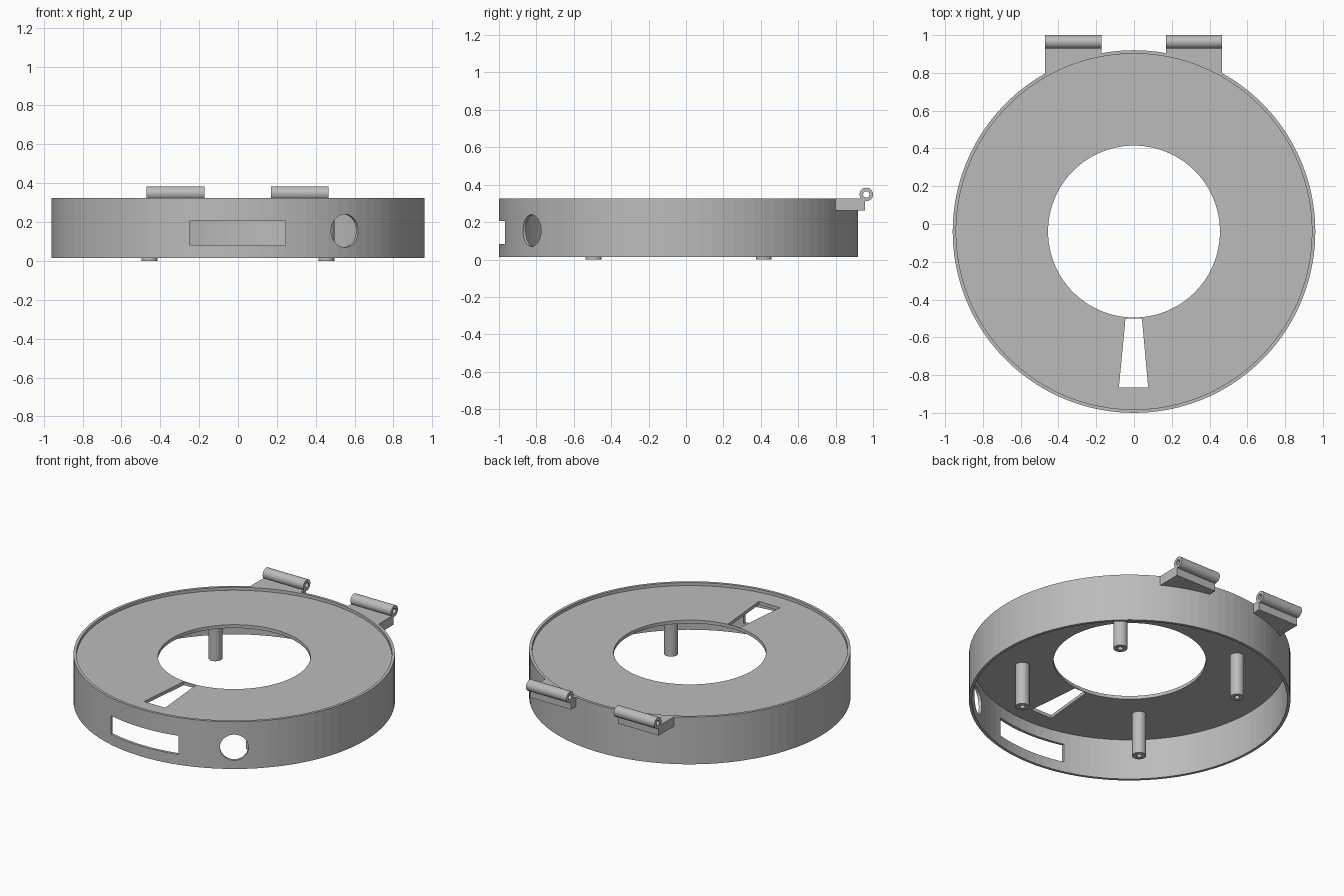
import bpy, bmesh, math
from mathutils import Matrix, Vector

if "Cube" in bpy.data.objects:
    bpy.data.objects.remove(bpy.data.objects["Cube"])

CY = -0.04      # y of the ring axis
R = 0.96        # outer radius
WALL = 0.942    # inner wall radius
TOP = 0.325

grey = bpy.data.materials.new("grey plastic")
grey.diffuse_color = (0.5, 0.5, 0.5, 1)
grey.use_nodes = True
grey.node_tree.nodes["Principled BSDF"].inputs["Base Color"].default_value = grey.diffuse_color


def make_object(name, bm):
    bmesh.ops.recalc_face_normals(bm, faces=bm.faces)
    mesh = bpy.data.meshes.new(name)
    bm.to_mesh(mesh)
    bm.free()
    mesh.materials.append(grey)
    obj = bpy.data.objects.new(name, mesh)
    bpy.context.collection.objects.link(obj)
    return obj


def lathe(name, profile, segments, matrix):
    """Closed (radius, height) profile swept round the local z axis."""
    bm = bmesh.new()
    rings = []
    for i in range(segments):
        a = 2 * math.pi * i / segments
        rings.append([bm.verts.new((r * math.cos(a), r * math.sin(a), z)) for r, z in profile])
    n = len(profile)
    for i in range(segments):
        p, q = rings[i], rings[(i + 1) % segments]
        for j in range(n):
            k = (j + 1) % n
            bm.faces.new((p[j], q[j], q[k], p[k]))
    bm.transform(matrix)
    return make_object(name, bm)


def tube(name, outer, inner, z0, z1, segments, matrix):
    return lathe(name, [(outer, z0), (outer, z1), (inner, z1), (inner, z0)], segments, matrix)


def prism(name, outline, z0, z1):
    bm = bmesh.new()
    low = [bm.verts.new((x, y, z0)) for x, y in outline]
    high = [bm.verts.new((x, y, z1)) for x, y in outline]
    n = len(outline)
    bm.faces.new(low)
    bm.faces.new(high)
    for i in range(n):
        k = (i + 1) % n
        bm.faces.new((low[i], low[k], high[k], high[i]))
    return make_object(name, bm)


def cut(target, cutter):
    mod = target.modifiers.new("cut", 'BOOLEAN')
    mod.operation = 'DIFFERENCE'
    mod.solver = 'EXACT'
    mod.object = cutter
    bpy.context.view_layer.objects.active = target
    bpy.ops.object.modifier_apply(modifier=mod.name)
    bpy.data.objects.remove(cutter)


# Ring housing: outer wall, raised lip and recessed top plate with a round opening
housing = lathe("ring_housing", [
    (R, 0.014), (R, TOP), (WALL, TOP), (WALL, 0.305),
    (0.455, 0.305), (0.455, 0.283), (WALL, 0.283), (WALL, 0.014)],
    100, Matrix.Translation((0, CY, 0)))

# Tapered window in the plate
cut(housing, prism("taper_cutter",
                   [(-0.08, -0.865), (0.075, -0.865), (0.042, -0.5), (-0.045, -0.5)], 0.24, 0.36))
# Rectangular slot in the front wall
cut(housing, prism("slot_cutter",
                   [(-0.25, -1.1), (0.245, -1.1), (0.245, -0.85), (-0.25, -0.85)], 0.082, 0.205))
# Round port drilled through the wall, to the right of the front
angle = math.radians(35)
axis = Vector((math.sin(angle), -math.cos(angle), 0))
bm = bmesh.new()
bmesh.ops.create_cone(bm, cap_ends=True, segments=40, radius1=0.085, radius2=0.085, depth=0.3)
bm.transform(Matrix.Translation(axis * 0.95 + Vector((0, CY, 0.155)))
             @ axis.to_track_quat('Z', 'Y').to_matrix().to_4x4())
cut(housing, make_object("port_cutter", bm))

# Four hollow screw posts under the plate
for sx in (-1, 1):
    for sy in (-1, 1):
        tube("screw_post", 0.042, 0.016, 0, 0.29, 32,
             Matrix.Translation((0.455 * sx, CY + 0.455 * sy, 0)))

# Two hinges at the back: bracket following the wall, with a knuckle on top
to_x = Matrix.Rotation(math.radians(90), 4, 'Y')
for x0, x1 in ((-0.47, -0.173), (0.17, 0.466)):
    outline = [(x0, 0.956), (x1, 0.956)]
    for i in range(13):
        x = x1 + (x0 - x1) * i / 12
        outline.append((x, CY + math.sqrt(0.95 ** 2 - x * x)))
    prism("hinge_bracket", outline, 0.262, TOP)
    tube("hinge_knuckle", 0.036, 0.017, x0, x1, 32,
         Matrix.Translation((0, 0.964, 0.348)) @ to_x)
